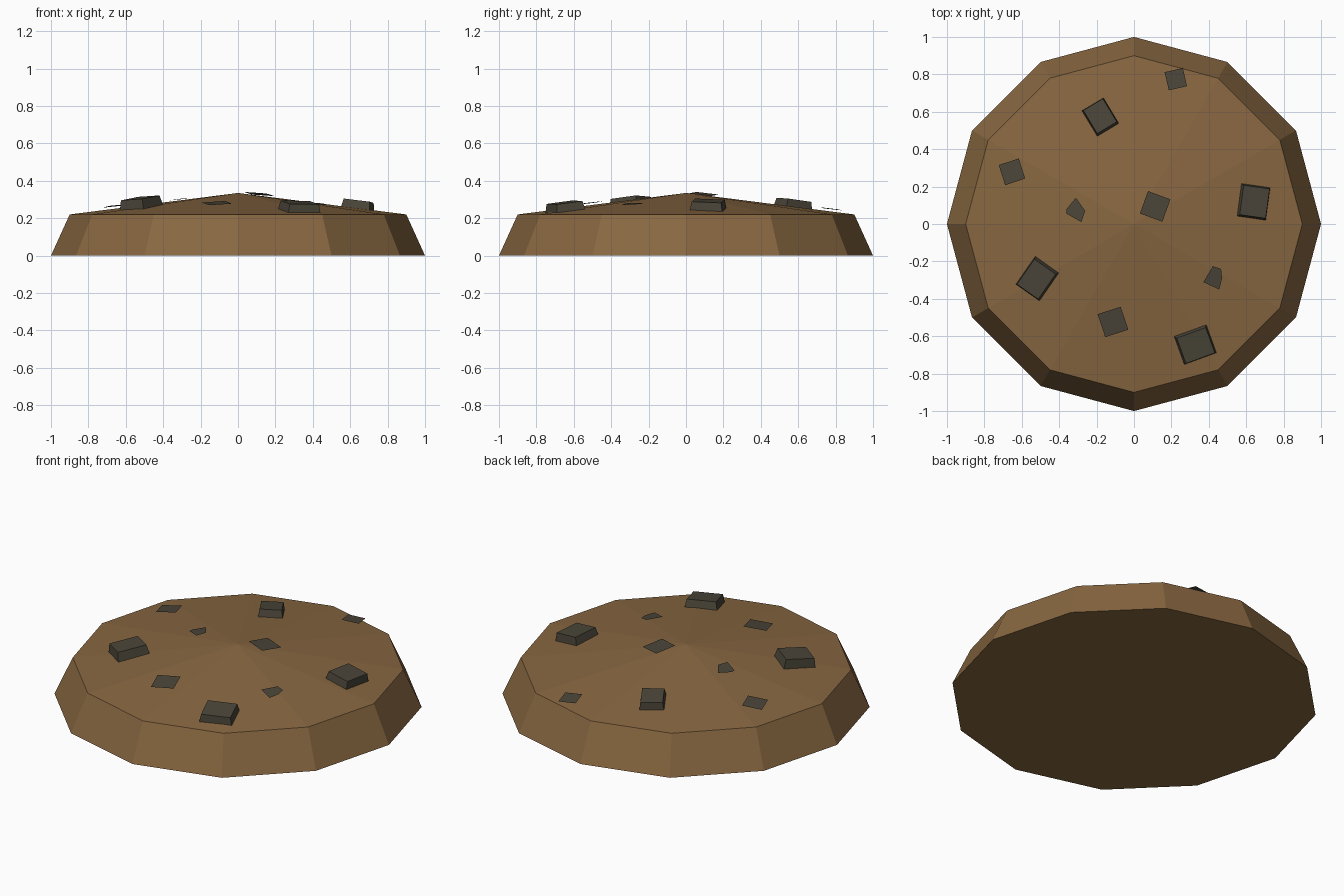
import bpy, bmesh, math
from mathutils import Vector, Matrix

if "Cube" in bpy.data.objects:
    bpy.data.objects.remove(bpy.data.objects["Cube"])

RIM_R, RIM_Z, TOP_Z = 0.90, 0.22, 0.335


def lin(c):
    c /= 255
    return c / 12.92 if c <= 0.04045 else ((c + 0.055) / 1.055) ** 2.4


def material(name, r, g, b):
    m = bpy.data.materials.new(name)
    m.diffuse_color = (lin(r), lin(g), lin(b), 1)
    m.use_nodes = True
    m.node_tree.nodes["Principled BSDF"].inputs["Base Color"].default_value = m.diffuse_color
    return m


def add_object(name, bm, mat):
    me = bpy.data.meshes.new(name)
    bm.to_mesh(me)
    bm.free()
    me.materials.append(mat)
    ob = bpy.data.objects.new(name, me)
    bpy.context.collection.objects.link(ob)
    return ob


def surface(x, y):
    """Frame on the domed top: origin on the surface, z along its normal."""
    r = math.hypot(x, y)
    slope = (TOP_Z - RIM_Z) / RIM_R
    normal = Vector((slope * x / r, slope * y / r, 1)).normalized()
    tilt = Vector((0, 0, 1)).rotation_difference(normal).to_matrix().to_4x4()
    return Matrix.Translation((x, y, TOP_Z - slope * r)) @ tilt


biscuit = material("biscuit brown", 136, 103, 65)
chocolate = material("dark chocolate", 74, 69, 57)

# Biscuit: twelve-sided tapered disc with a low domed top
bm = bmesh.new()
bottom, rim = [[bm.verts.new((r * math.cos(i * math.pi / 6), r * math.sin(i * math.pi / 6), z))
                for i in range(12)] for r, z in ((1, 0), (RIM_R, RIM_Z))]
peak = bm.verts.new((0, 0, TOP_Z))
bm.faces.new(bottom[::-1])
for i in range(12):
    j = (i + 1) % 12
    bm.faces.new((bottom[i], bottom[j], rim[j], rim[i]))
    bm.faces.new((rim[i], rim[j], peak))
add_object("biscuit", bm, biscuit)

# Raised chunks: tapered blocks (x, y, width, depth, turn, height)
for x, y, w, d, turn, h in ((-0.18, 0.572, 0.138, 0.165, 31, 0.04),
                            (0.64, 0.118, 0.16, 0.18, -8, 0.042),
                            (-0.517, -0.292, 0.158, 0.187, -35, 0.05),
                            (0.328, -0.645, 0.187, 0.165, 20, 0.042)):
    bm = bmesh.new()
    bmesh.ops.create_cube(bm, size=1)
    for v in bm.verts:
        s = 0.88 if v.co.z > 0 else 1.0
        v.co = Vector((v.co.x * w * s, v.co.y * d * s, h if v.co.z > 0 else -0.015))
    bm.transform(surface(x, y) @ Matrix.Rotation(math.radians(turn), 4, 'Z'))
    add_object("chocolate_chunk", bm, chocolate)

# Flat chips: thin square plates (x, y, side, turn, lift)
for x, y, s, turn, lift in ((0.112, 0.093, 0.128, -20, 0.013),
                            (-0.112, -0.522, 0.13, 18, 0.014),
                            (-0.65, 0.278, 0.113, 18, 0.022),
                            (0.223, 0.772, 0.1, 13, 0.018)):
    bm = bmesh.new()
    bmesh.ops.create_grid(bm, x_segments=1, y_segments=1, size=s / 2)
    bm.transform(surface(x, y) @ Matrix.Translation((0, 0, lift))
                 @ Matrix.Rotation(math.radians(turn), 4, 'Z'))
    add_object("flat_chip", bm, chocolate)

# Small chips: irregular flat flakes
for x, y, pts in ((-0.31, 0.07, ((0, 0.07), (-0.05, 0.01), (-0.05, -0.015), (0.03, -0.06), (0.05, 0))),
                  (0.42, -0.29, ((0, 0.065), (-0.05, -0.02), (0.035, -0.06), (0.05, 0), (0.045, 0.05)))):
    bm = bmesh.new()
    bm.faces.new([bm.verts.new((px, py, 0.008)) for px, py in pts])
    bm.transform(surface(x, y))
    add_object("small_flake", bm, chocolate)
